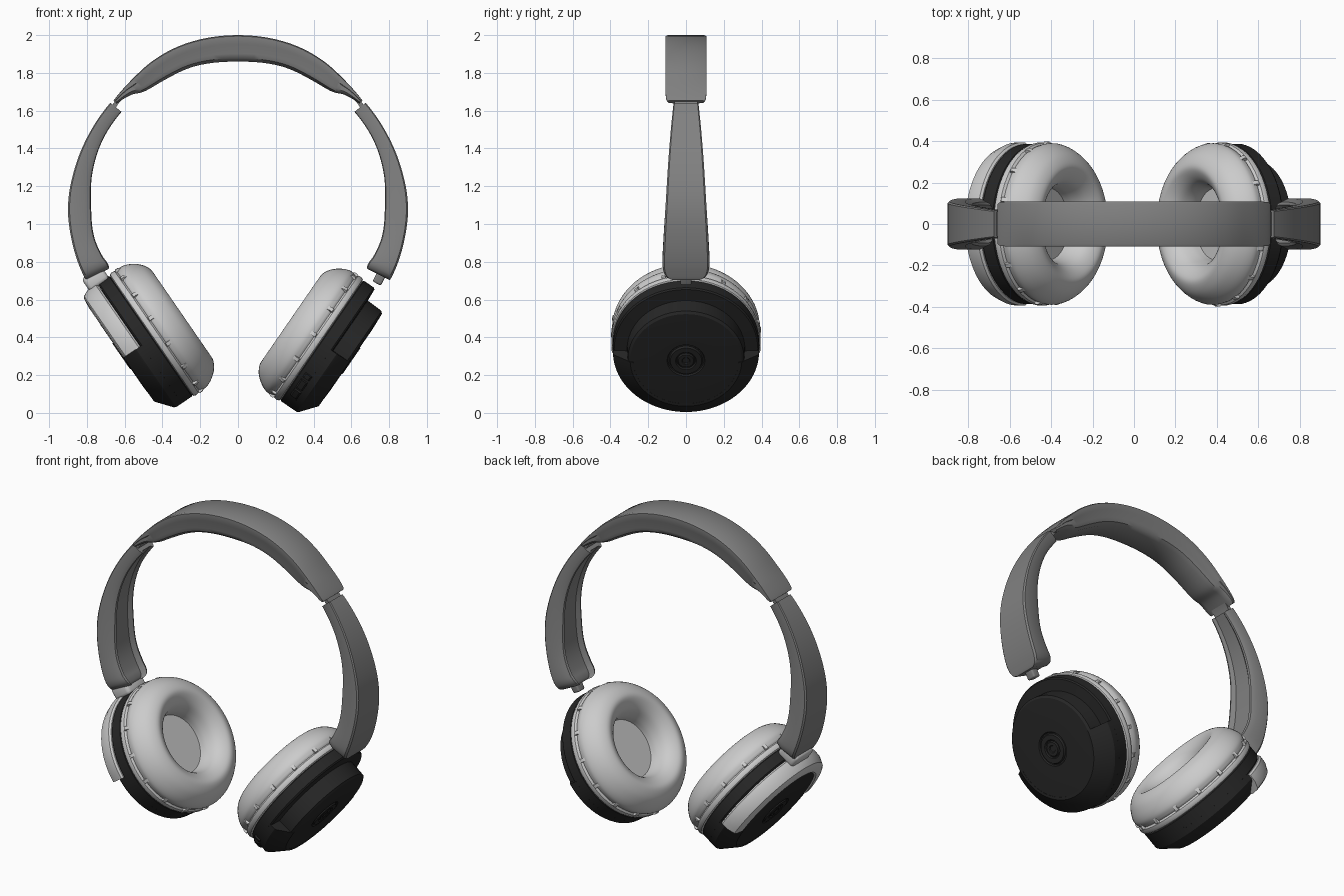
import bpy, bmesh, math
from mathutils import Matrix, Vector

if "Cube" in bpy.data.objects:
    bpy.data.objects.remove(bpy.data.objects["Cube"])


def material(name, v):
    m = bpy.data.materials.new(name)
    m.diffuse_color = (v, v, v, 1)
    m.use_nodes = True
    m.node_tree.nodes["Principled BSDF"].inputs["Base Color"].default_value = m.diffuse_color
    return m


BAND = material("band_grey", 0.22)
DARK = material("shell_black", 0.02)


def finish(bm, name, mat=None, angle=35):
    bmesh.ops.remove_doubles(bm, verts=bm.verts, dist=1e-5)
    bmesh.ops.recalc_face_normals(bm, faces=bm.faces)
    me = bpy.data.meshes.new(name)
    bm.to_mesh(me)
    bm.free()
    ob = bpy.data.objects.new(name, me)
    bpy.context.collection.objects.link(ob)
    if mat:
        me.materials.append(mat)
    bpy.ops.object.select_all(action='DESELECT')
    ob.select_set(True)
    bpy.context.view_layer.objects.active = ob
    bpy.ops.object.shade_smooth_by_angle(angle=math.radians(angle))
    return ob


def spline(pts, n):
    """Smooth samples through a list of tuples."""
    p = [Vector(q) for q in pts]
    p = [p[0] * 2 - p[1]] + p + [p[-1] * 2 - p[-2]]
    out = []
    for i in range(1, len(p) - 2):
        a, b, c, d = p[i - 1:i + 3]
        for k in range(n):
            t = k / n
            out.append(0.5 * (2 * b + (c - a) * t + (2 * a - 5 * b + 4 * c - d) * t * t
                              + (3 * b - a - 3 * c + d) * t ** 3))
    return out + [p[-2]]


def sweep(name, stations, section, mat, side=1):
    """Stations: angle, outer radius, inner radius, half width, around (0, 1.1)."""
    bm = bmesh.new()
    rings = []
    for ang, ro, ri, w in spline(stations, 6):
        a = math.radians(ang)
        rings.append([bm.verts.new((side * math.cos(a) * (ri + (ro - ri) * f), w * g,
                                    1.1 + math.sin(a) * (ri + (ro - ri) * f)))
                      for f, g in section])
    n = len(section)
    for r0, r1 in zip(rings, rings[1:]):
        for j in range(n):
            bm.faces.new((r0[j], r0[(j + 1) % n], r1[(j + 1) % n], r1[j]))
    bm.faces.new(rings[0])
    bm.faces.new(rings[-1])
    return finish(bm, name, mat)


def cup_matrix(side):
    """Local z points into the pad, local x points up along the cup."""
    slide = 0.03 if side > 0 else 0.0
    n = Vector((-side * 0.823, 0, 0.568))
    u = Vector((side * 0.568, 0, 0.823))
    o = Vector((side * 0.461, 0, 0.408)) - u * slide
    m = Matrix((u, n.cross(u), n)).transposed().to_4x4()
    m.translation = o
    return m


def lathe(name, profile, side, mat=None, spans=((0, 360),), angle=35):
    """Revolve a closed (radius, depth) profile through one or more spans."""
    bm = bmesh.new()
    n = len(profile)
    for a0, a1 in spans:
        full = a1 - a0 >= 360
        steps = max(2, round((a1 - a0) / 5))
        rings = []
        for i in range(steps + (0 if full else 1)):
            a = math.radians(a0 + (a1 - a0) * i / steps)
            rings.append([bm.verts.new((r * math.cos(a), r * math.sin(a), s)) for r, s in profile])
        for i in range(steps):
            r0, r1 = rings[i], rings[(i + 1) % len(rings)]
            for j in range(n):
                k = (j + 1) % n
                if profile[j][0] + profile[k][0] > 1e-6:
                    bm.faces.new((r0[j], r0[k], r1[k], r1[j]))
        if not full:
            bm.faces.new(rings[0])
            bm.faces.new(rings[-1])
    bm.transform(cup_matrix(side))
    return finish(bm, name, mat, angle)


def block(name, size, matrix, mat=None, bevel=0.01):
    bm = bmesh.new()
    bmesh.ops.create_cube(bm, size=1)
    bmesh.ops.scale(bm, vec=size, verts=bm.verts)
    bmesh.ops.bevel(bm, geom=bm.edges[:], offset=bevel, segments=3, affect='EDGES', profile=0.5)
    bm.transform(matrix)
    return finish(bm, name, mat)


# Padded headband, thick in the middle and thin at its tips
half = [(40, .86, .838, .098), (41.5, .862, .832, .106), (46, .866, .812, .108), (51, .872, .778, .108),
        (60, .888, .768, .108), (72, .899, .77, .108)]
stations = half + [(90, .9, .76, .108)] + [(180 - a, o, i, w) for a, o, i, w in reversed(half)]
sweep("headband_pad", stations,
      [(1, -.9), (1, .9), (.96, 1), (.68, 1), (.64, .975), (.3, .97), (.12, .88), (0, .65),
       (0, -.65), (.12, -.88), (.3, -.97), (.64, -.975), (.68, -1), (.96, -1)], BAND)

# Side arms with chamfered, hollowed inner faces
arm = [(38.7, .866, .79, .066), (26, .874, .795, .082), (13, .886, .79, .096), (0, .9, .778, .108),
       (-12, .9, .78, .119), (-20, .9, .768, .124), (-23.5, .899, .757, .118),
       (-25.5, .898, .757, .1), (-26.3, .896, .765, .075)]
arm_section = [(1, -.92), (1, .92), (.93, 1), (.3, 1), (.04, .86), (0, .75), (.18, .55),
               (.18, -.55), (0, -.75), (.04, -.86), (.3, -1), (.93, -1)]
for side, tag in ((-1, "left"), (1, "right")):
    sweep(tag + "_arm", arm, arm_section, BAND, side)
    sweep(tag + "_band_joint", [(36, .85, .82, .055), (40, .852, .83, .06), (44, .855, .83, .06)],
          [(1, -1), (1, 1), (0, 1), (0, -1)], BAND, side)
    pin = Matrix.Translation((side * .755, 0, .725)) @ Matrix.Rotation(side * math.radians(28), 4, 'Y')
    block(tag + "_hinge_pin", (.05, .06, .09), pin, BAND)

    # Soft ear cushion with a deep well
    well = spline([(.175, .055), (.182, .10), (.205, .155), (.245, .19), (.285, .2), (.335, .175),
                   (.372, .13), (.39, .085), (.385, .05)], 4)
    lathe(tag + "_cushion", [(0, .055)] + [tuple(p) for p in well] + [(.37, .035), (0, .035)], side)
    # Seam ring and its fabric puckers
    lathe(tag + "_seam_ring", [(0, 0), (.378, 0), (.39, .006), (.395, .02), (.392, .036), (.38, .045), (0, .045)], side)
    lathe(tag + "_seam_puckers", [(.375, .03), (.398, .042), (.398, .058), (.375, .1)], side,
          spans=[(a, a + 3) for a in range(5, 360, 24)])

    # Shell: base plate and raised core with round button grooves
    lathe(tag + "_shell_core",
          [(0, .004), (.375, .004), (.387, -.004), (.387, -.068), (.38, -.076), (.312, -.08), (.308, -.172),
           (.295, -.182), (.2, -.187), (.1, -.187), (.095, -.179), (.088, -.179), (.083, -.191), (.055, -.191),
           (.05, -.184), (.045, -.184), (.04, -.191), (.022, -.191), (.018, -.186), (0, -.186)],
          side, DARK, angle=25)
    # Lower half of the shell fills out to a chamfered rim
    lathe(tag + "_shell_lower_rim",
          [(.28, -.06), (.387, -.06), (.387, -.105), (.38, -.116), (.296, -.184), (.28, -.184)],
          side, DARK, spans=[(92, 268)], angle=25)

# Half-ring yoke, fitted on the left cup only
lathe("left_yoke", [(.3, -.078), (.385, -.078), (.395, -.088), (.393, -.13), (.375, -.172), (.362, -.18),
                    (.31, -.186), (.3, -.18)], -1, spans=[(-92, 92)])
block("left_yoke_hinge", (.085, .17, .125), cup_matrix(-1) @ Matrix.Translation((.415, 0, -.07)), bevel=.022)

# Control buttons low on the front of the right cup
lathe("right_controls", [(.37, -.025), (.392, -.025), (.398, -.032), (.398, -.06), (.392, -.067), (.37, -.067)],
      1, DARK, spans=[(213, 222), (225, 234), (237, 241)])
